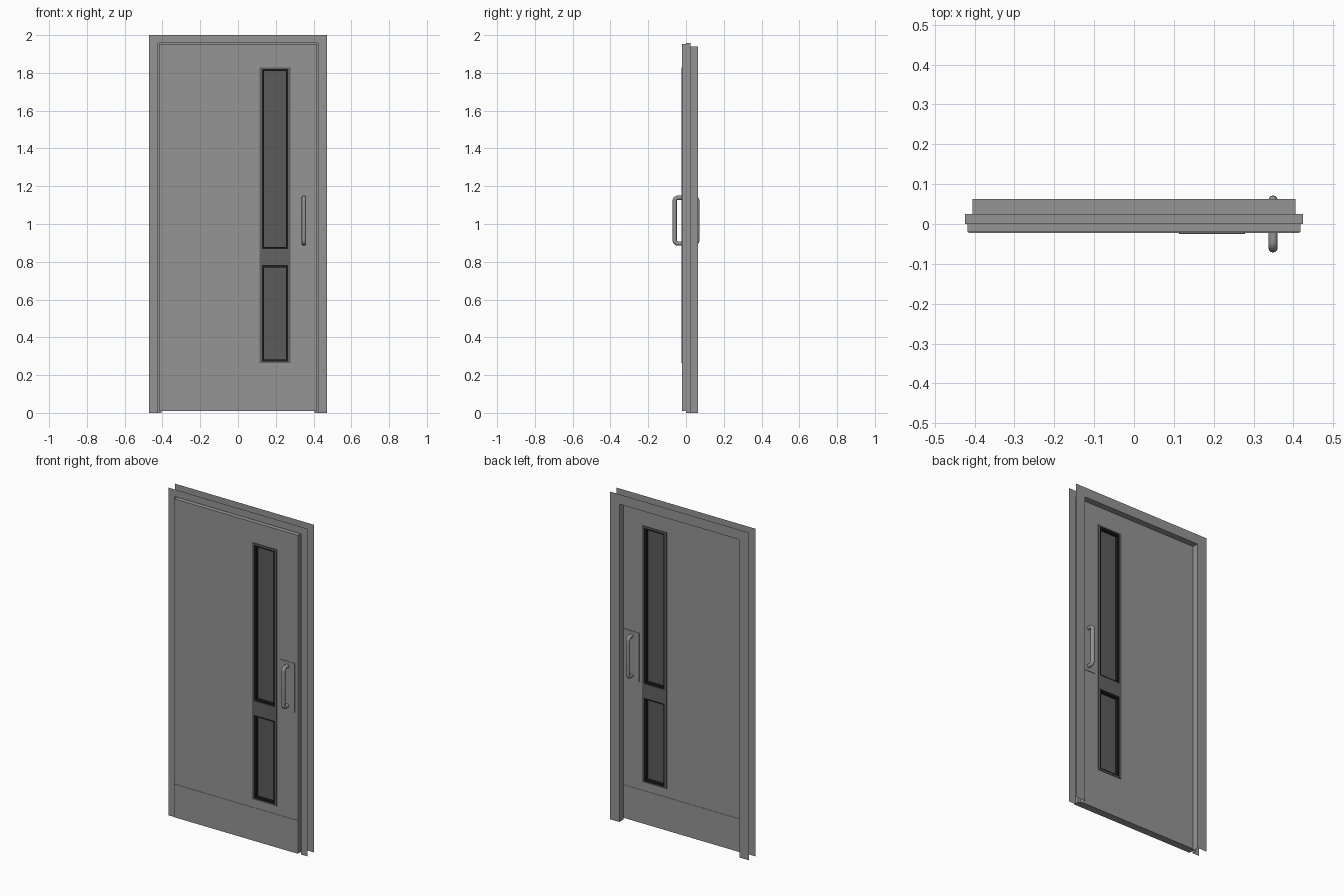
import bpy, bmesh, math

if "Cube" in bpy.data.objects:
    bpy.data.objects.remove(bpy.data.objects["Cube"])


def mat(name, v):
    m = bpy.data.materials.new(name)
    m.diffuse_color = (v, v, v, 1)
    m.use_nodes = True
    m.node_tree.nodes["Principled BSDF"].inputs["Base Color"].default_value = m.diffuse_color
    return m


GREY = mat("door grey", 0.30)
BEAD = mat("bead dark grey", 0.125)
GLASS = mat("smoked glass", 0.105)
BLACK = mat("gasket black", 0.012)


def add(name, bm, material):
    me = bpy.data.meshes.new(name)
    bm.to_mesh(me)
    bm.free()
    me.materials.append(material)
    ob = bpy.data.objects.new(name, me)
    bpy.context.collection.objects.link(ob)
    return ob


def plate(name, xs, zs, y0, y1, material, holes=()):
    """Upright slab on an x/z grid, with the listed grid cells left open."""
    bm = bmesh.new()
    v = {(i, k): bm.verts.new((x, y0, z))
         for i, x in enumerate(xs) for k, z in enumerate(zs)}
    for i in range(len(xs) - 1):
        for k in range(len(zs) - 1):
            if (i, k) not in holes:
                bm.faces.new((v[i, k], v[i + 1, k], v[i + 1, k + 1], v[i, k + 1]))
    faces = bm.faces[:]
    ext = bmesh.ops.extrude_face_region(bm, geom=faces, use_keep_orig=True)
    for g in ext["geom"]:
        if isinstance(g, bmesh.types.BMVert):
            g.co.y = y1
    bmesh.ops.recalc_face_normals(bm, faces=bm.faces)
    return add(name, bm, material)


# Door lining with front and back architraves: one profile swept round the opening
profile = [(0.47, 2.0, 0.0), (0.424, 1.957, 0.0), (0.424, 1.957, 0.025),
           (0.406, 1.94, 0.025), (0.406, 1.94, 0.063), (0.47, 2.0, 0.063)]
bm = bmesh.new()
loops = [[bm.verts.new(p) for p in ((-w, y, 0), (-w, y, h), (w, y, h), (w, y, 0))]
         for w, h, y in profile]
for a, b in zip(loops, loops[1:]):
    for j in range(3):
        bm.faces.new((b[j], b[j + 1], a[j + 1], a[j]))
add("door_frame", bm, GREY)

# Door leaf with tall window cut-out
plate("door_leaf", (-0.418, 0.12, 0.272, 0.418), (0.01, 0.27, 1.822, 1.953),
      -0.02, 0.022, GREY, {(1, 1)})

# Glazing bead with two openings and a middle rail
X0, X1 = 0.126, 0.266
PANES = [("lower", 0.272, 0.782), ("upper", 0.868, 1.82)]
plate("glazing_bead", (0.113, X0, X1, 0.279),
      (0.264, 0.272, 0.782, 0.868, 1.82, 1.829), -0.025, 0.026, BEAD, {(1, 1), (1, 3)})

# Gaskets and panes
g = 0.011
for label, z0, z1 in PANES:
    plate(label + "_gasket", (X0, X0 + g, X1 - g, X1), (z0, z0 + g, z1 - g, z1),
          -0.021, 0.022, BLACK, {(1, 1)})
    plate(label + "_pane", (X0 + g, X1 - g), (z0 + g, z1 - g), -0.004, 0.004, GLASS)


# Kick plate, handle plate and pull handle on each side
def pull_handle(name, x, y_face, y_grip, z0, z1, radius):
    s = 1 if y_grip > y_face else -1
    r = 0.018
    pts = [(y_face, z0)]
    for k in range(7):
        t = math.pi / 2 * k / 6
        pts.append((y_grip - s * r * (1 - math.sin(t)), z0 + r * (1 - math.cos(t))))
    pts += [(y, z0 + z1 - z) for y, z in reversed(pts)]
    cu = bpy.data.curves.new(name, 'CURVE')
    cu.dimensions = '3D'
    cu.bevel_depth = radius
    cu.bevel_resolution = 4
    cu.use_fill_caps = True
    sp = cu.splines.new('POLY')
    sp.points.add(len(pts) - 1)
    for p, (y, z) in zip(sp.points, pts):
        p.co = (x, y, z, 1)
    cu.materials.append(GREY)
    ob = bpy.data.objects.new(name, cu)
    bpy.context.collection.objects.link(ob)
    bpy.ops.object.select_all(action='DESELECT')
    ob.select_set(True)
    bpy.context.view_layer.objects.active = ob
    bpy.ops.object.convert(target='MESH')
    bpy.ops.object.shade_smooth_by_angle(angle=math.radians(40))


for side, y, s, w in (("front", -0.02, -1, 0.416), ("back", 0.022, 1, 0.405)):
    plate(side + "_kick_plate", (-w, w), (0.011, 0.213), y, y + s * 0.002, GREY)
    plate(side + "_handle_plate", (0.3, 0.398), (0.867, 1.167), y, y + s * 0.003, GREY)
    pull_handle(side + "_pull_handle", 0.349, y, s * 0.06, 0.897, 1.139, 0.0115)
